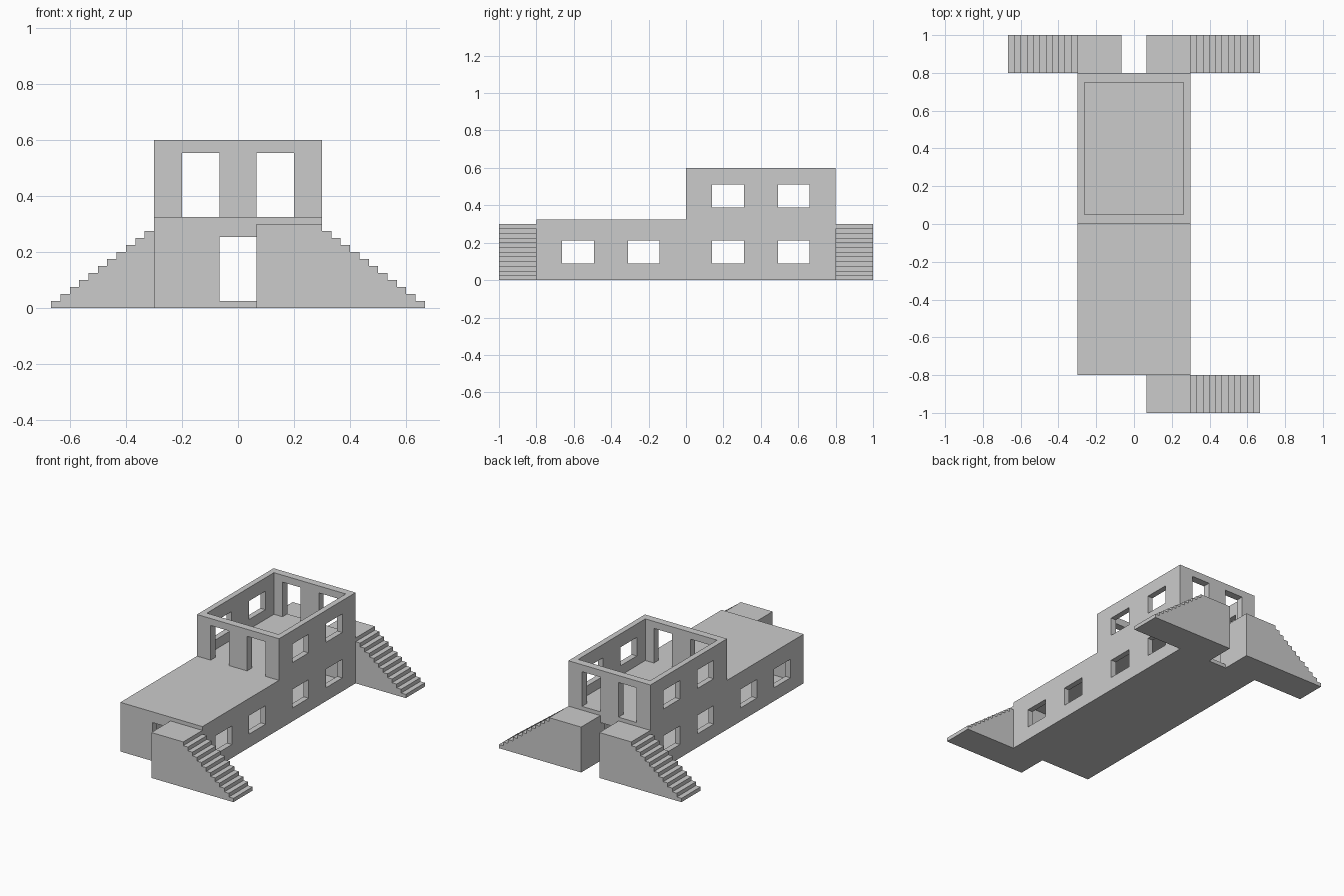
import bpy, bmesh
from mathutils import Matrix

if "Cube" in bpy.data.objects:
    bpy.data.objects.remove(bpy.data.objects["Cube"])


def new_object(name, bm):
    bmesh.ops.recalc_face_normals(bm, faces=bm.faces)
    mesh = bpy.data.meshes.new(name)
    bm.to_mesh(mesh)
    bm.free()
    obj = bpy.data.objects.new(name, mesh)
    bpy.context.collection.objects.link(obj)
    return obj


def boxes(name, spans):
    """Boxes given as (x0, x1, y0, y1, z0, z1), joined in one object."""
    bm = bmesh.new()
    for x0, x1, y0, y1, z0, z1 in spans:
        m = (Matrix.Translation(((x0 + x1) / 2, (y0 + y1) / 2, (z0 + z1) / 2))
             @ Matrix.Diagonal((x1 - x0, y1 - y0, z1 - z0, 1)))
        bmesh.ops.create_cube(bm, size=1, matrix=m)
    return new_object(name, bm)


def prism(name, points, move):
    """Extrude a closed outline of 3D points along a vector."""
    bm = bmesh.new()
    face = bm.faces.new([bm.verts.new(p) for p in points])
    ext = bmesh.ops.extrude_face_region(bm, geom=[face], use_keep_orig=True)
    verts = [v for v in ext["geom"] if isinstance(v, bmesh.types.BMVert)]
    bmesh.ops.translate(bm, verts=verts, vec=move)
    return new_object(name, bm)


def cut(obj, cutter):
    cutter.hide_render = True
    mod = obj.modifiers.new(cutter.name, "BOOLEAN")
    mod.operation, mod.solver, mod.object = "DIFFERENCE", "EXACT", cutter
    bpy.context.view_layer.objects.active = obj
    bpy.ops.object.modifier_apply(modifier=mod.name)
    bpy.data.objects.remove(cutter)


SLAB, STOREY, DOOR_H = 0.025, 0.3, 0.229
TX, TY = 0.0375, 0.05          # side and end wall thickness
DOOR_W = 0.1333

# House shell: long ground floor, shorter upper floor at the back
outline = [(-0.8, 0), (0.8, 0), (0.8, 0.6), (0, 0.6), (0, 0.325), (-0.8, 0.325)]
house = prism("house", [(-0.3, y, z) for y, z in outline], (0.6, 0, 0))

# Closed lower room and roofless upper room
xi = 0.3 - TX
cut(house, boxes("rooms", [
    (-xi, xi, -0.8 + TY, 0.8 - TY, SLAB, STOREY),
    (-xi, xi, TY, 0.8 - TY, STOREY + SLAB, 0.7)]))

# Windows through both side walls
windows = [(-0.4, 0.4, y - 0.085, y + 0.085, floor + 0.089, floor + 0.2115)
           for floor, ys in ((0, (-0.577, -0.226, 0.224, 0.576)),
                             (STOREY, (0.224, 0.576))) for y in ys]
cut(house, boxes("windows", windows))

# Doors through both end walls
doors = [(-DOOR_W / 2, DOOR_W / 2, -0.9, 0.9, SLAB, SLAB + DOOR_H)]
for x in (-DOOR_W, DOOR_W):
    doors.append((x - DOOR_W / 2, x + DOOR_W / 2, -0.1, 0.9,
                  STOREY + SLAB, STOREY + SLAB + DOOR_H))
cut(house, boxes("doors", doors))


# Solid outdoor stairs: a landing, then eleven steps down
def stairs(name, side, y):
    rise, run, steps = 0.025, 0.1 / 3, 11
    pts = [(0.0667, 0), (0.0667, STOREY), (0.3, STOREY)]
    for i in range(steps):
        z = STOREY - (i + 1) * rise
        pts += [(0.3 + i * run, z), (0.3 + (i + 1) * run, z)]
    pts.append((0.3 + steps * run, 0))
    prism(name, [(side * x, y, z) for x, z in pts], (0, 0.2, 0))


stairs("front_stairs", 1, -1.0)
stairs("back_right_stairs", 1, 0.8)
stairs("back_left_stairs", -1, 0.8)
